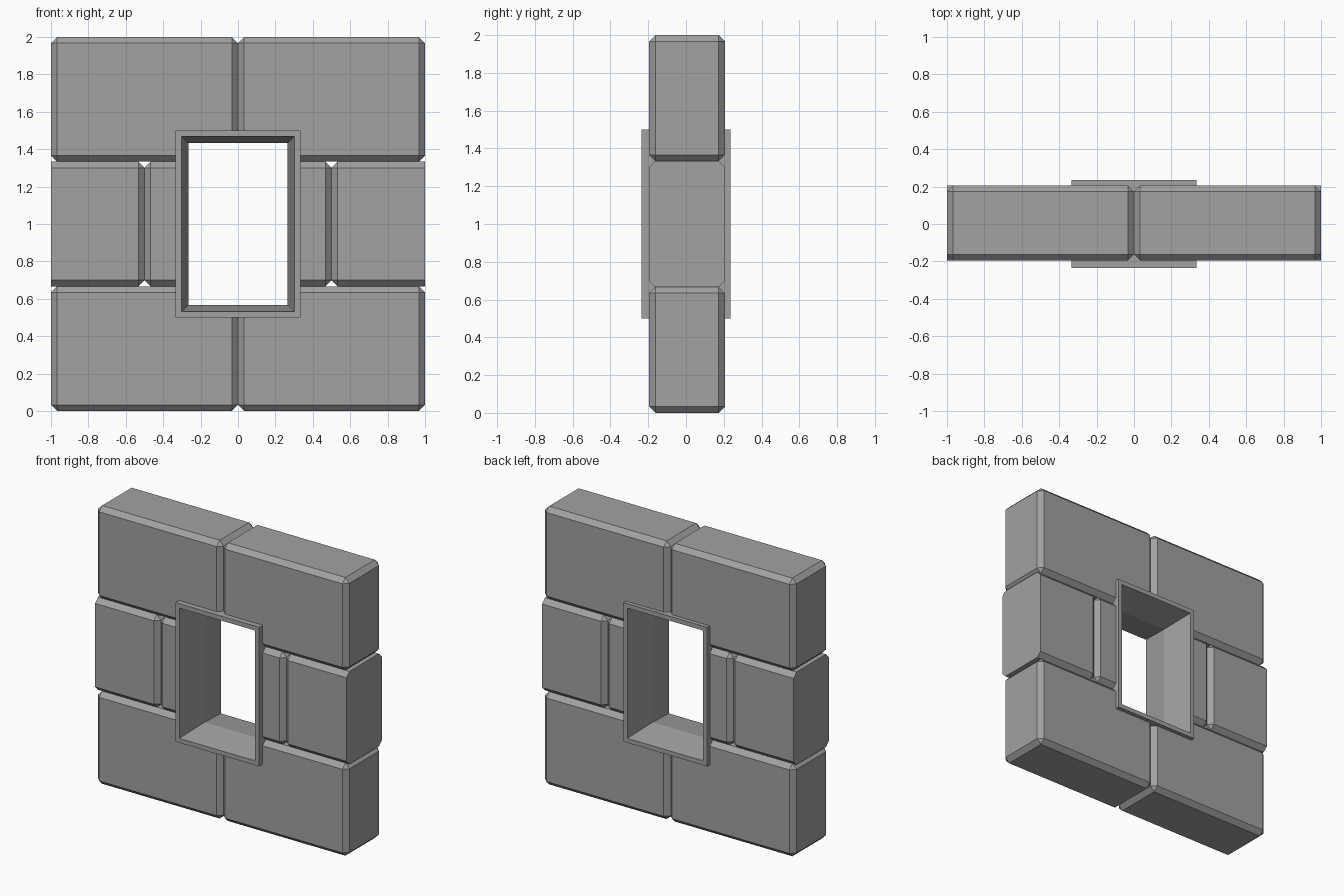
import bpy, bmesh
from mathutils import Vector

if "Cube" in bpy.data.objects:
    bpy.data.objects.remove(bpy.data.objects["Cube"])

BEVEL = 0.033
ROW = 2 / 3          # height of one course
Y0, Y1 = -0.195, 0.206

stone = bpy.data.materials.new("dark_grey_stone")
stone.diffuse_color = (0.36, 0.36, 0.36, 1)
stone.use_nodes = True
stone.node_tree.nodes["Principled BSDF"].inputs["Base Color"].default_value = stone.diffuse_color


def add_object(name, bm):
    bmesh.ops.recalc_face_normals(bm, faces=bm.faces)
    me = bpy.data.meshes.new(name)
    bm.to_mesh(me)
    bm.free()
    me.materials.append(stone)
    ob = bpy.data.objects.new(name, me)
    bpy.context.collection.objects.link(ob)
    return ob


def box(x0, x1, y0, y1, z0, z1):
    bm = bmesh.new()
    bmesh.ops.create_cube(bm, size=1)
    for v in bm.verts:
        v.co = Vector((x0 + (v.co.x + 0.5) * (x1 - x0),
                       y0 + (v.co.y + 0.5) * (y1 - y0),
                       z0 + (v.co.z + 0.5) * (z1 - z0)))
    return bm


# Cutter whose walls end hidden inside the window frame
cutter = add_object("opening_cutter", box(-0.318, 0.318, -0.6, 0.6, 0.516, 1.484))
cutter.hide_render = True
cutter.hide_set(True)


def block(name, x0, x1, row, cut_side=0):
    """Chamfered stone; cut_side slices it flat at x = -1 or x = 1."""
    bm = box(x0, x1, Y0, Y1, row * ROW, (row + 1) * ROW)
    bmesh.ops.bevel(bm, geom=bm.edges[:], offset=BEVEL, segments=1,
                    profile=0.5, affect='EDGES')
    if cut_side:
        bmesh.ops.bisect_plane(bm, geom=bm.verts[:] + bm.edges[:] + bm.faces[:],
                               plane_co=(cut_side, 0, 0), plane_no=(cut_side, 0, 0),
                               clear_outer=True)
        bmesh.ops.holes_fill(bm, edges=[e for e in bm.edges if e.is_boundary])
    ob = add_object(name, bm)
    if not cut_side:
        mod = ob.modifiers.new("opening", 'BOOLEAN')
        mod.operation = 'DIFFERENCE'
        mod.solver = 'EXACT'
        mod.object = cutter


# Stone courses
for row, label in ((0, "lower"), (2, "upper")):
    block(label + "_left_stone", -1, 0, row)
    block(label + "_right_stone", 0, 1, row)
block("middle_stone", -0.5, 0.5, 1)
block("middle_left_half_stone", -1.5, -0.5, 1, -1)
block("middle_right_half_stone", 0.5, 1.5, 1, 1)

# Window frame: rectangular rings, the reveal narrows towards the middle
D = 0.235
rings = [(0, -D), (0, D), (0.032, D), (0.068, 0), (0.032, -D)]
bm = bmesh.new()
loops = []
for inset, y in rings:
    hx, hz = 1 / 3 - inset, 0.5 - inset
    loops.append([bm.verts.new((sx * hx, y, 1 + sz * hz))
                  for sx, sz in ((-1, -1), (1, -1), (1, 1), (-1, 1))])
for a, b in zip(loops, loops[1:] + loops[:1]):
    for i in range(4):
        j = (i + 1) % 4
        bm.faces.new((a[i], a[j], b[j], b[i]))
add_object("window_frame", bm)
